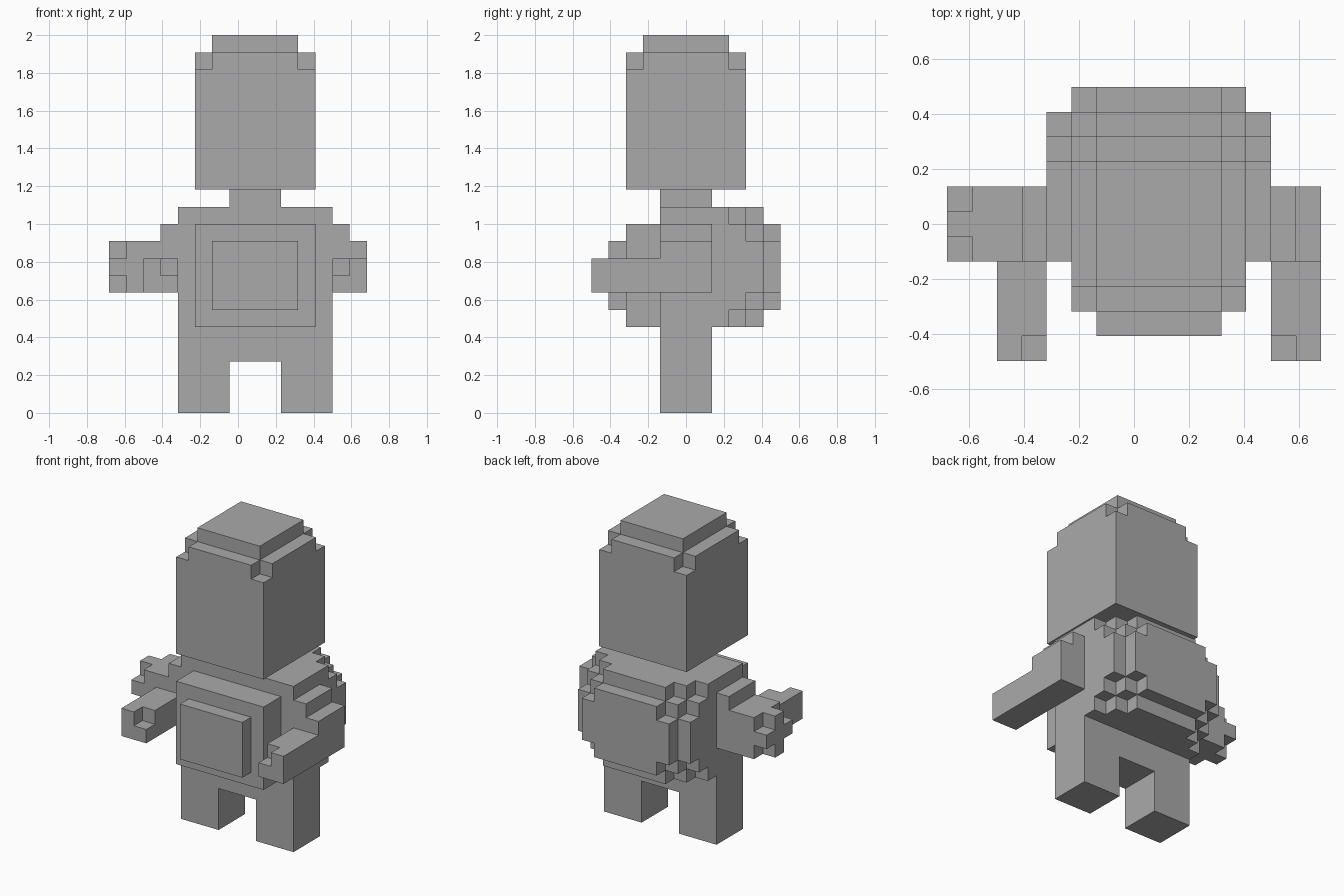
import bpy, bmesh
from mathutils import Vector

cube = bpy.data.objects.get("Cube")
if cube:
    bpy.data.objects.remove(cube, do_unlink=True)

UNIT = 2 / 22                      # one block; the figure is 15 x 11 x 22 blocks
ORIGIN = Vector((7.5, 5.5, 0))

grey = bpy.data.materials.new("plain_grey")
grey.use_nodes = True
colour = (0.4, 0.4, 0.4, 1)
grey.diffuse_color = colour
grey.node_tree.nodes["Principled BSDF"].inputs["Base Color"].default_value = colour


def box(x, y, z):
    """Set of block cells filling the given start/end ranges."""
    return {(i, j, k) for i in range(*x) for j in range(*y) for k in range(*z)}


parts = {}

# Head with a stepped crown and notched upper corners
head = box((5, 12), (2, 9), (13, 21)) | box((6, 11), (3, 8), (21, 22))
parts["head"] = head - {(i, j, 20) for i in (5, 11) for j in (2, 8)}
parts["neck"] = box((7, 10), (4, 7), (12, 13))

# Torso and legs
parts["torso"] = box((4, 13), (4, 7), (3, 12))
parts["right_leg"] = box((4, 7), (4, 7), (0, 3))
parts["left_leg"] = box((10, 13), (4, 7), (0, 3))

# Chest panel in two steps
parts["chest_panel"] = box((5, 12), (2, 4), (5, 11))
parts["chest_plate"] = box((6, 11), (1, 2), (6, 10))


# Backpack with corners cut in a staircase
def in_pack(cell):
    i, j, k = cell
    side, back, cap = min(i - 4, 12 - i), 10 - j, min(k - 5, 11 - k)
    return side + back + cap >= 3 and side + back >= 1 and back + cap >= 1


parts["backpack"] = set(filter(in_pack, box((4, 13), (7, 11), (5, 12))))

# Left arm: shoulder step, upper arm, forearm with a notched hand
parts["left_arm"] = box((13, 14), (4, 7), (7, 11)) | box((14, 15), (4, 7), (7, 10))
parts["left_forearm"] = box((13, 15), (0, 4), (7, 9)) - {(13, 0, 8)}

# Right arm: longer, with a cross-shaped elbow
parts["right_arm"] = box((3, 4), (4, 7), (7, 11)) | box((1, 3), (4, 7), (7, 10))
parts["right_elbow"] = box((0, 1), (5, 6), (7, 10)) | box((0, 1), (4, 7), (8, 9))
parts["right_forearm"] = box((2, 4), (0, 4), (7, 9)) - {(3, 0, 8)}

solid = set().union(*parts.values())


def build(name, cells):
    """Skin the outer sides of the cells and merge flat areas."""
    bm = bmesh.new()
    for cell in sorted(cells):
        centre = Vector(cell) + Vector((0.5, 0.5, 0.5)) - ORIGIN
        for axis in range(3):
            for sign in (-1, 1):
                beside = list(cell)
                beside[axis] += sign
                if tuple(beside) in solid:
                    continue
                n, u, v = Vector(), Vector(), Vector()
                n[axis] = sign / 2
                u[(axis + 1) % 3] = 0.5
                v[(axis + 2) % 3] = sign / 2
                corners = (-u - v, u - v, u + v, v - u)
                bm.faces.new([bm.verts.new((centre + n + c) * UNIT) for c in corners])
    bmesh.ops.remove_doubles(bm, verts=bm.verts, dist=UNIT / 100)
    bmesh.ops.dissolve_limit(bm, angle_limit=0.01, verts=bm.verts, edges=bm.edges)
    mesh = bpy.data.meshes.new(name)
    bm.to_mesh(mesh)
    bm.free()
    mesh.materials.append(grey)
    bpy.context.collection.objects.link(bpy.data.objects.new(name, mesh))


for name, cells in parts.items():
    build(name, cells)
